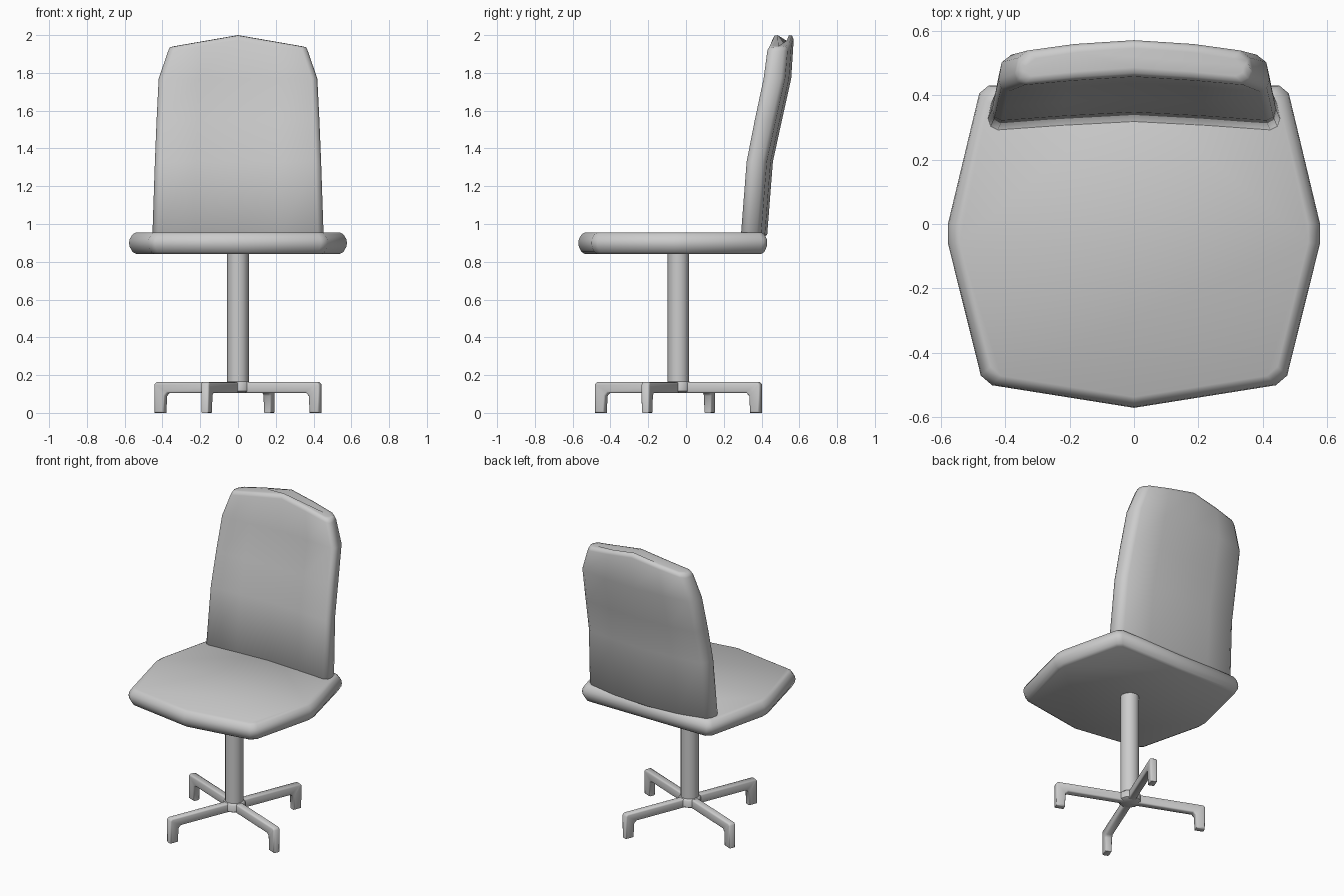
import bpy, bmesh, math
from mathutils import Matrix, Vector

if "Cube" in bpy.data.objects:
    bpy.data.objects.remove(bpy.data.objects["Cube"])

CY = -0.04  # y of the pedestal axis


def loft(name, rings, angle=60):
    """Skin a stack of closed rings and cap both ends."""
    bm = bmesh.new()
    rows = [[bm.verts.new(p) for p in ring] for ring in rings]
    n = len(rows[0])
    for a, b in zip(rows, rows[1:]):
        for i in range(n):
            j = (i + 1) % n
            bm.faces.new((a[i], a[j], b[j], b[i]))
    bm.faces.new(rows[0][::-1])
    bm.faces.new(rows[-1])
    return finish(name, bm, angle)


def finish(name, bm, angle):
    bmesh.ops.recalc_face_normals(bm, faces=bm.faces)
    me = bpy.data.meshes.new(name)
    bm.to_mesh(me)
    bm.free()
    ob = bpy.data.objects.new(name, me)
    bpy.context.collection.objects.link(ob)
    bpy.ops.object.select_all(action='DESELECT')
    ob.select_set(True)
    bpy.context.view_layer.objects.active = ob
    bpy.ops.object.shade_smooth_by_angle(angle=math.radians(angle))
    return ob


def mirrored(half):
    """Complete a right-hand outline running from x=0 to x=0."""
    return half + [(-x, *r) for x, *r in half[-2:0:-1]]


# Seat: eight-sided cushion with a rounded rim
outline = mirrored([(0, -0.57), (0.44, -0.50), (0.475, -0.47), (0.577, -0.06),
                    (0.577, 0.0), (0.48, 0.405), (0.45, 0.43), (0, 0.43)])


def seat_ring(z, inset):
    s = 1 - inset / 0.55
    return [(x * s, CY + (y - CY) * s, z) for x, y in outline]


loft("seat", [seat_ring(z, i) for z, i in
              [(0.842, 0.035), (0.852, 0.018), (0.88, 0.003), (0.90, 0.0),
               (0.92, 0.003), (0.945, 0.018), (0.955, 0.035)]])


# Backrest: curved shell, wrapped forward at both sides
def back_ring(z, rise, w, front, back):
    half = [(0, front), (w * 0.5, front - 0.012), (w - 0.03, front - 0.026),
            (w - 0.008, front - 0.015), (w, front + 0.01),
            (w - 0.01, back - 0.055), (w - 0.04, back - 0.032),
            (w * 0.5, back - 0.012), (0, back)]
    return [(x, y, z + rise * (1 - abs(x) / w)) for x, y in mirrored(half)]


loft("backrest", [back_ring(*r) for r in
                  [(0.925, 0, 0.435, 0.335, 0.41),
                   (0.945, 0, 0.453, 0.317, 0.43),
                   (1.33, 0, 0.44, 0.347, 0.46),
                   (1.55, 0, 0.431, 0.39, 0.508),
                   (1.77, 0, 0.42, 0.437, 0.557),
                   (1.915, 0.06, 0.37, 0.457, 0.57),
                   (1.935, 0.062, 0.362, 0.468, 0.562),
                   (1.94, 0.06, 0.345, 0.485, 0.545)]])


# Pedestal post and the hub it stands on
def disc(r, z, n=12):
    return [(r * math.cos(math.tau * i / n), CY + r * math.sin(math.tau * i / n), z)
            for i in range(n)]


loft("post", [disc(0.057, 0.15), disc(0.057, 0.85)])
loft("hub", [disc(0.05, 0.105), disc(0.068, 0.115), disc(0.068, 0.155), disc(0.056, 0.168)])

# Four legs: L-shaped bar turned down into a foot
profile = [(0.0, 0.105), (0.395, 0.105), (0.41, 0.09), (0.415, 0.0),
           (0.47, 0.0), (0.472, 0.15), (0.46, 0.163), (0.0, 0.163)]
for k in range(4):
    bm = bmesh.new()
    face = bm.faces.new([bm.verts.new((r, -0.023, z)) for r, z in profile])
    ext = bmesh.ops.extrude_face_region(bm, geom=[face])
    bmesh.ops.translate(bm, vec=(0, 0.046, 0),
                        verts=[v for v in ext["geom"] if isinstance(v, bmesh.types.BMVert)])
    rim = [e for e in bm.edges if abs(e.verts[0].co.y - e.verts[1].co.y) < 1e-5
           and max(v.co.x for v in e.verts) > 0.01]
    bmesh.ops.bevel(bm, geom=rim, offset=0.009, segments=2, profile=0.5, affect='EDGES')
    bmesh.ops.transform(bm, verts=bm.verts,
                        matrix=Matrix.Translation(Vector((0, CY, 0)))
                        @ Matrix.Rotation(math.radians(-22 + 90 * k), 4, 'Z'))
    finish(f"leg_{k + 1}", bm, 50)
